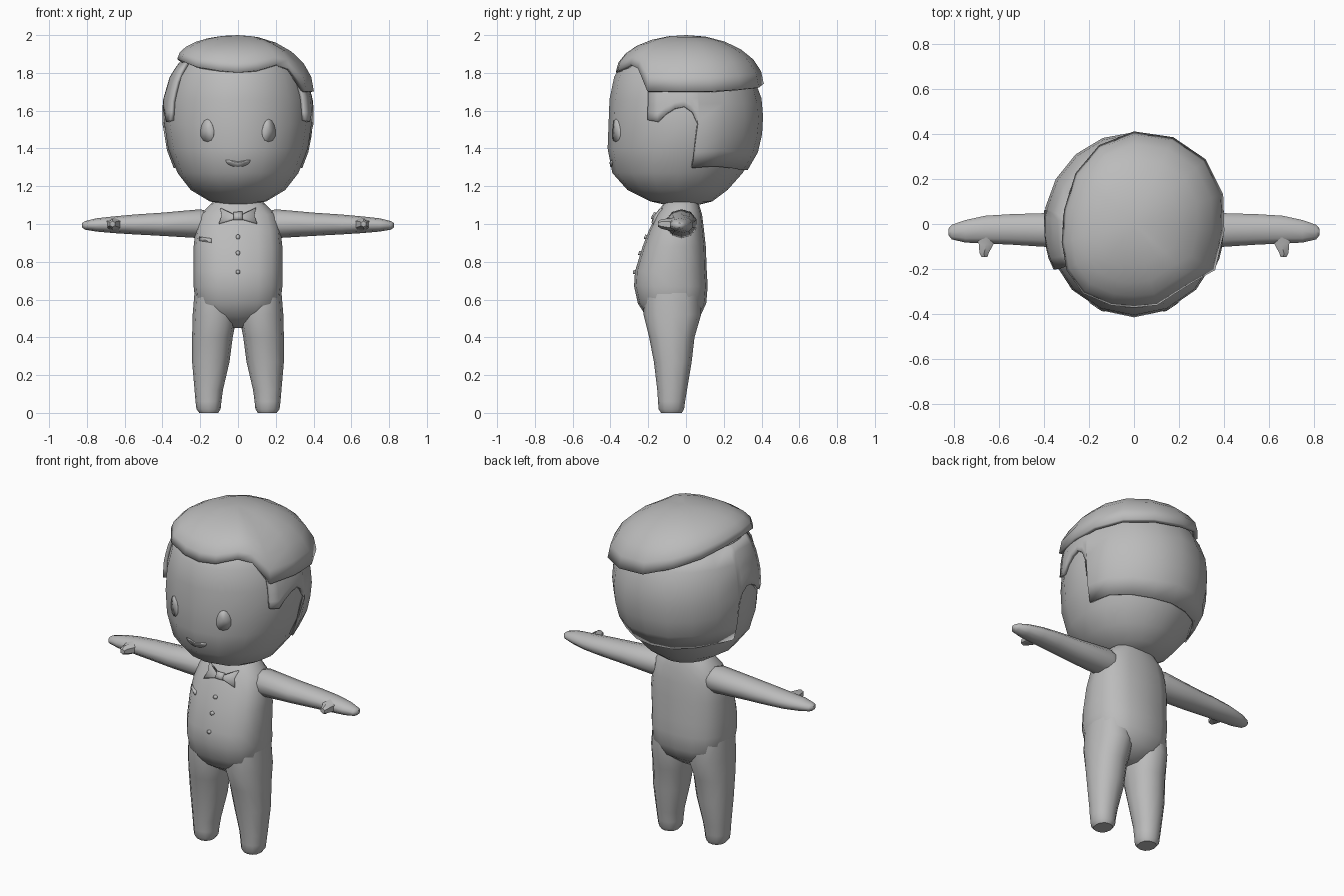
import bpy, bmesh, math
from mathutils import Vector
from mathutils.bvhtree import BVHTree

if "Cube" in bpy.data.objects:
    bpy.data.objects.remove(bpy.data.objects["Cube"])

grey = bpy.data.materials.new("plain_grey")
grey.use_nodes = True
grey.diffuse_color = (0.5, 0.5, 0.5, 1)
grey.node_tree.nodes["Principled BSDF"].inputs["Base Color"].default_value = (0.5, 0.5, 0.5, 1)


def build(name, verts, faces, thick=0, sharp=50):
    """Make a smooth-shaded object, optionally a thickened sheet."""
    bm = bmesh.new()
    vs = [bm.verts.new(v) for v in verts]
    for f in faces:
        bm.faces.new([vs[i] for i in f])
    bmesh.ops.remove_doubles(bm, verts=bm.verts, dist=0.0005)
    bmesh.ops.recalc_face_normals(bm, faces=bm.faces)
    me = bpy.data.meshes.new(name)
    bm.to_mesh(me)
    bm.free()
    me.materials.append(grey)
    ob = bpy.data.objects.new(name, me)
    bpy.context.collection.objects.link(ob)
    if thick:
        mod = ob.modifiers.new("thickness", 'SOLIDIFY')
        mod.thickness, mod.offset = thick, 0
    bpy.ops.object.select_all(action='DESELECT')
    ob.select_set(True)
    bpy.context.view_layer.objects.active = ob
    bpy.ops.object.shade_smooth_by_angle(angle=math.radians(sharp))
    return ob


def grid_faces(rows, cols, wrap):
    return [(r * cols + c, r * cols + (c + 1) % cols,
             (r + 1) * cols + (c + 1) % cols, (r + 1) * cols + c)
            for r in range(rows - 1) for c in range(cols if wrap else cols - 1)]


def spow(v, p):
    return math.copysign(abs(v) ** (2 / p), v)


def loft(name, rings, n=16, power=2, place=lambda u, v, w: (u, v, w), sharp=50):
    """Skin rings of (w, u_min, u_max, v_min, v_max) and cap both ends."""
    verts = []
    for w, u0, u1, v0, v1 in rings:
        for i in range(n):
            a = math.tau * i / n
            verts.append(place((u0 + u1) / 2 + (u1 - u0) / 2 * spow(math.sin(a), power),
                               (v0 + v1) / 2 - (v1 - v0) / 2 * spow(math.cos(a), power), w))
    k = len(rings)
    faces = grid_faces(k, n, True) + [tuple(range(n)), tuple(range((k - 1) * n, k * n))]
    return build(name, verts, faces, sharp=sharp)


def drape(name, target, outline, thick, centre):
    """Lay an (x, z) outline as a thin plate on the front of a part."""
    tree = BVHTree.FromPolygons([v.co for v in target.data.vertices],
                                [p.vertices[:] for p in target.data.polygons])
    verts = [tree.ray_cast(Vector((x, -2, z)), Vector((0, 1, 0)))[0]
             for x, z in [centre] + outline]
    n = len(outline)
    build(name, verts, [(0, i + 1, (i + 1) % n + 1) for i in range(n)], thick, 30)


def lerp_table(table, t):
    for p, q in zip(table, table[1:]):
        if t <= q[0]:
            f = (t - p[0]) / (q[0] - p[0])
            return [a + (b - a) * f for a, b in zip(p, q)]
    return table[-1]


# Head: (height, half width, front, back)
skull = [(1.1, .07, -.1, .06), (1.12, .15, -.19, .14), (1.18, .25, -.31, .22),
         (1.27, .32, -.39, .30), (1.4, .37, -.415, .375), (1.53, .39, -.41, .395),
         (1.66, .38, -.405, .385), (1.78, .345, -.38, .34), (1.86, .29, -.33, .28),
         (1.92, .2, -.22, .2), (1.95, .05, -.05, .05)]
head = loft("head", [(z, -rx, rx, f, b) for z, rx, f, b in skull])

# Hair around the sides and back: lower edge height by angle, notched at the ears
hairline = [(62, 1.55), (70, 1.54), (76, 1.58), (83, 1.61), (90, 1.62), (96, 1.59),
            (100, 1.53), (101, 1.3), (120, 1.31), (140, 1.3), (160, 1.29), (180, 1.29)]
columns = hairline + [(360 - a, z) for a, z in hairline[-2::-1]]
rows, verts = 7, []
for r in range(rows):
    for a, low in columns:
        top = 1.8 if a < 180 else 1.85
        z = low + (top - low) * r / (rows - 1)
        _, rx, f, b = lerp_table(skull, z)
        t = math.radians(a)
        verts.append(((rx + .006) * math.sin(t),
                      (f + b) / 2 - ((b - f) / 2 + .006) * math.cos(t), z))
build("side_hair", verts, grid_faces(rows, len(columns), False), .02)

# Swept cap of hair: wavy rim rounded up to the crown
rim = [(0, -.36, 1.8), (.1, -.35, 1.81), (.2, -.285, 1.84), (.265, -.245, 1.82),
       (.35, -.2, 1.7), (.39, -.03, 1.7), (.385, .13, 1.7), (.31, .28, 1.71),
       (.17, .375, 1.72), (0, .4, 1.74), (-.15, .34, 1.79), (-.25, .22, 1.83),
       (-.3, .06, 1.86), (-.31, -.08, 1.87), (-.29, -.2, 1.86), (-.22, -.3, 1.83),
       (-.1, -.35, 1.81)]
rows, verts = 7, []
for r in range(rows):
    t = math.pi / 2 * r / (rows - 1)
    verts += [(x * math.cos(t), y * math.cos(t), z + (1.988 - z) * math.sin(t))
              for x, y, z in rim]
cap = grid_faces(rows - 1, len(rim), True)
k = (rows - 2) * len(rim)
cap += [(k + i, k + (i + 1) % len(rim), k + len(rim)) for i in range(len(rim))]
build("top_hair", verts[:k + len(rim) + 1], cap, .024)

# Face
for side, label in ((1, "left"), (-1, "right")):
    eye = [(side * .162 + .035 * math.sin(math.tau * i / 12) * (1 - .2 * math.cos(math.tau * i / 12)),
            1.495 + .06 * math.cos(math.tau * i / 12)) for i in range(12)]
    drape(label + "_eye", head, eye, .008, (side * .162, 1.495))
smile = [(.065 * math.cos(math.pi * i / 8), 1.338 - .035 * math.sin(math.pi * i / 8))
         for i in range(9)]
drape("mouth", head, smile, .009, (0, 1.325))

# Torso: (height, half width, front, back)
trunk = [(1.13, .12, -.1, .06), (1.1, .15, -.125, .07), (1.05, .2, -.155, .085),
         (.97, .225, -.195, .095), (.88, .235, -.23, .105), (.75, .235, -.27, .11),
         (.67, .235, -.275, .115), (.58, .225, -.255, .107), (.51, .18, -.21, .075),
         (.45, .06, -.12, 0)]
torso = loft("torso", [(z, -rx, rx, f, b) for z, rx, f, b in trunk], power=2.5)

# Legs and arms, mirrored
leg = [(.64, .03, .23, -.22, .07), (.52, .005, .24, -.225, .08), (.4, .028, .243, -.195, .045),
       (.27, .045, .243, -.17, .03), (.12, .08, .23, -.152, .005), (.06, .088, .225, -.148, -.005),
       (.02, .092, .22, -.145, -.01), (0, .105, .205, -.132, -.022)]
arm = [(.17, -.1, .055, .93, 1.07), (.2, -.108, .06, .925, 1.078), (.4, -.105, .052, .937, 1.06),
       (.55, -.095, .047, .945, 1.05), (.66, -.09, .04, .952, 1.04), (.75, -.085, .02, .96, 1.03),
       (.81, -.07, -.002, .97, 1.015), (.825, -.05, -.02, .982, 1.005)]
thumb = [(-.06, .6, .71, .96, 1.035), (-.09, .62, .695, .965, 1.03),
         (-.13, .643, .69, .975, 1.025), (-.147, .65, .68, .985, 1.015)]
for side, label in ((1, "left"), (-1, "right")):
    loft(label + "_leg", leg, 12, 2.2, lambda u, v, w: (side * u, v, w))
    loft(label + "_arm", arm, 10, 2, lambda u, v, w: (side * w, u, v))
    loft(label + "_thumb", thumb, 6, 2, lambda u, v, w: (side * u, w, v))

# Bow tie, pocket and buttons
half = [(.025, 1.052), (.095, 1.08), (.085, 1.04), (.1, 1.0), (.025, 1.022)]
drape("bow_tie", torso, half + [(-x, z) for x, z in reversed(half)], .025, (0, 1.037))
knot = [(.022, 1.055), (.022, 1.02), (-.022, 1.02), (-.022, 1.055)]
drape("bow_knot", torso, knot, .04, (0, 1.037))
drape("pocket", torso, [(-.2, .93), (-.14, .92), (-.14, .9), (-.2, .91)], .016, (-.17, .915))
for i, z in enumerate((.93, .845, .745)):
    dot = [(.011 * math.cos(math.tau * j / 8), z + .011 * math.sin(math.tau * j / 8))
           for j in range(8)]
    drape("button_%d" % (i + 1), torso, dot, .02, (0, z))
